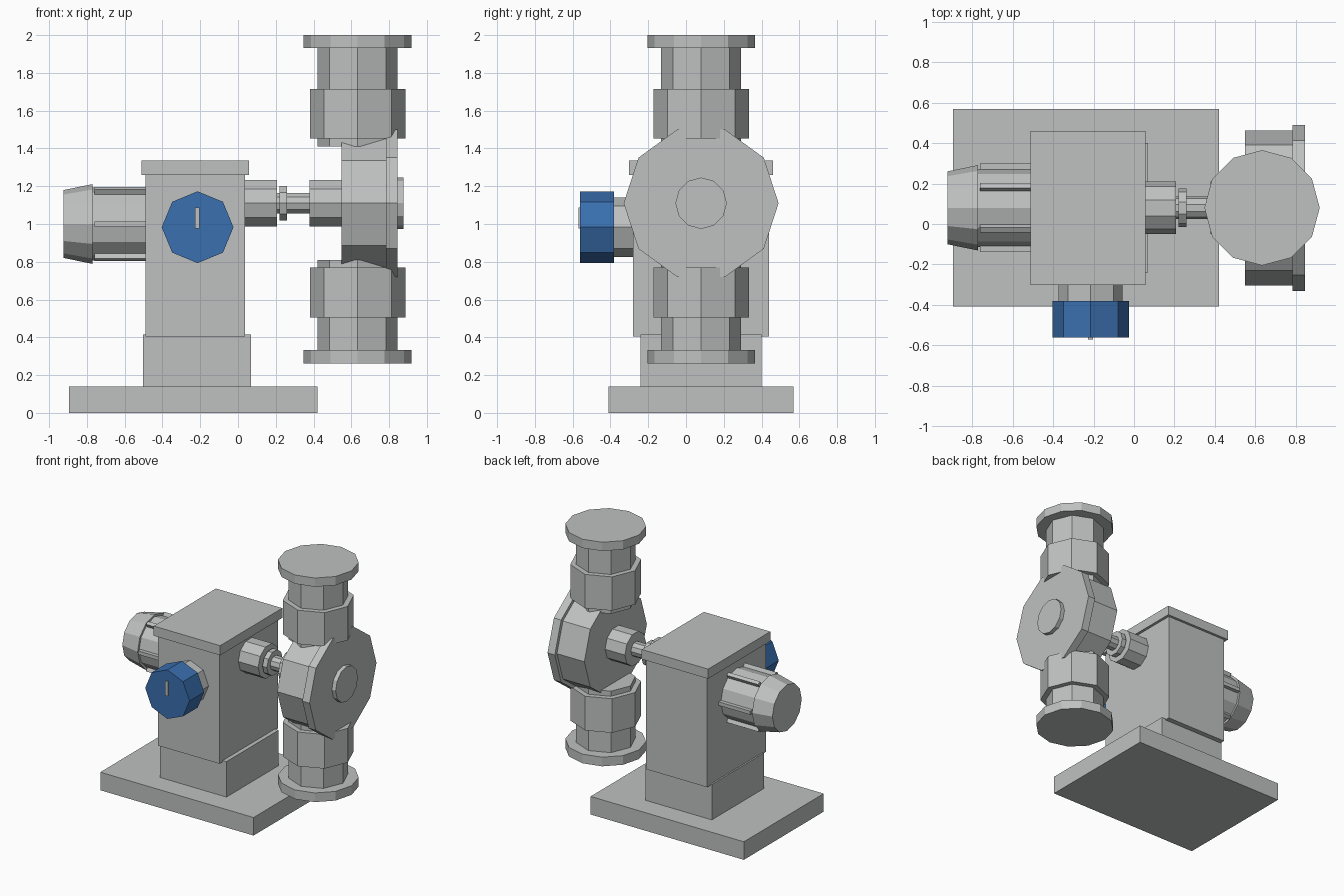
import bpy, bmesh, math
from mathutils import Vector, Matrix

if "Cube" in bpy.data.objects:
    bpy.data.objects.remove(bpy.data.objects["Cube"])


def material(name, rgb):
    m = bpy.data.materials.new(name)
    m.diffuse_color = (*rgb, 1)
    m.use_nodes = True
    m.node_tree.nodes["Principled BSDF"].inputs["Base Color"].default_value = m.diffuse_color
    return m


GREY = material("machine grey", (0.52, 0.53, 0.53))
BLUE = material("knob blue", (0.042, 0.16, 0.43))
CY = 0.08      # centre line of the machine in y
SHAFT_Z = 1.11
MOTOR_Z = 1.0
PIPE_X = 0.633


def finish(name, bm, mat):
    bmesh.ops.recalc_face_normals(bm, faces=bm.faces)
    me = bpy.data.meshes.new(name)
    bm.to_mesh(me)
    bm.free()
    me.materials.append(mat)
    ob = bpy.data.objects.new(name, me)
    bpy.context.collection.objects.link(ob)
    return ob


def box(name, x, y, z, mat=GREY, turn=None):
    """Box from (min, max) ranges, optionally transformed by a matrix."""
    bm = bmesh.new()
    bmesh.ops.create_cube(bm, size=1)
    for v in bm.verts:
        v.co = Vector([(a + b) / 2 + c * (b - a) for (a, b), c in zip((x, y, z), v.co)])
    if turn:
        bm.transform(turn)
    return finish(name, bm, mat)


def lathe(name, axis, centre, profile, sides, mat=GREY):
    """Faceted solid of revolution: profile is (position along axis, radius)."""
    bm = bmesh.new()
    rings = []
    for t, r in profile:
        ring = []
        for i in range(sides):
            a = 2 * math.pi * i / sides
            u, w = r * math.cos(a), r * math.sin(a)
            p = {"x": (t, u, w), "y": (u, t, w), "z": (u, w, t)}[axis]
            ring.append(bm.verts.new(Vector(p) + Vector(centre)))
        rings.append(ring)
    for a, b in zip(rings, rings[1:]):
        for i in range(sides):
            j = (i + 1) % sides
            bm.faces.new((a[i], a[j], b[j], b[i]))
    bm.faces.new(rings[0])
    bm.faces.new(rings[-1])
    return finish(name, bm, mat)


# Housing
box("base_plate", (-0.895, 0.42), (-0.409, 0.569), (0, 0.14))
box("pedestal", (-0.502, 0.069), (-0.24, 0.40), (0.14, 0.415))
box("gear_housing", (-0.49, 0.037), (-0.28, 0.44), (0.405, 1.26))
box("housing_lid", (-0.512, 0.058), (-0.302, 0.46), (1.26, 1.335))

# Motor with cooling fins and tapered cap
motor = (0, CY, MOTOR_Z)
lathe("motor_barrel", "x", motor, [(-0.77, 0.193), (-0.48, 0.193)], 12)
lathe("motor_cap", "x", motor, [(-0.923, 0.18), (-0.77, 0.211)], 12)
for i in range(6):
    turn = Matrix.Translation(motor) @ Matrix.Rotation(i * math.pi / 3, 4, "X")
    box(f"cooling_fin_{i + 1}", (-0.76, -0.48), (0.15, 0.219), (-0.014, 0.014), turn=turn)

# Drive shaft and coupling
shaft = (0, CY, SHAFT_Z)
lathe("housing_bearing", "x", shaft, [(0.03, 0.129), (0.207, 0.129)], 10)
lathe("drive_shaft", "x", shaft, [(0.2, 0.056), (0.39, 0.056)], 10)
lathe("coupling_disc", "x", shaft, [(0.221, 0.096), (0.259, 0.096)], 10)
lathe("pump_bearing", "x", shaft, [(0.378, 0.129), (0.56, 0.129)], 10)

# Pump casing
lathe("pump_casing", "x", shaft, [(0.548, 0.383), (0.785, 0.383)], 10)
lathe("pump_cover", "x", shaft, [(0.783, 0.41), (0.845, 0.41)], 10)
lathe("cover_hub", "x", shaft, [(0.84, 0.136), (0.877, 0.136)], 12)

# Upper and lower pipes: neck, collar and end flange heights
for label, neck, collar, flange in (
        ("outlet", (1.41, 1.935), (1.453, 1.715), (1.932, 2.0)),
        ("inlet", (0.33, 0.81), (0.505, 0.77), (0.262, 0.333))):
    pipe = (PIPE_X, CY, 0)
    for part, span, r, n in (("neck", neck, 0.212, 8),
                             ("collar", collar, 0.253, 8),
                             ("flange", flange, 0.285, 12)):
        lathe(f"{label}_{part}", "z", pipe, [(t, r) for t in span], n)

# Control knob with pointer
knob = (-0.214, 0, 0.983)
lathe("knob_stem", "y", knob, [(-0.385, 0.158), (-0.27, 0.158)], 8)
lathe("control_knob", "y", knob, [(-0.56, 0.19), (-0.38, 0.19)], 8, BLUE)
box("knob_pointer", (-0.227, -0.203), (-0.57, -0.55), (0.975, 1.088))
